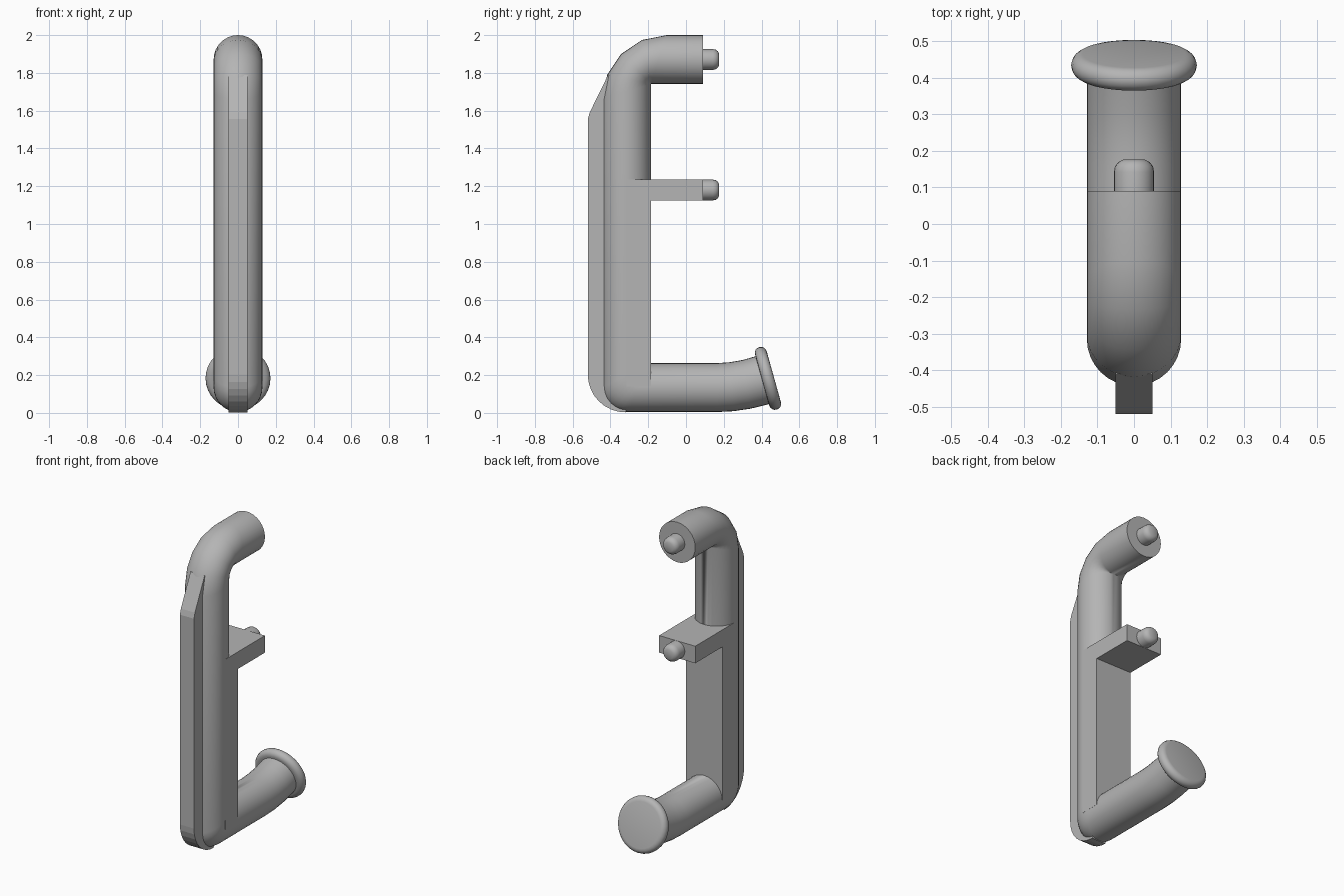
import bpy, bmesh
from math import sin, cos, pi, radians
from mathutils import Matrix

cube = bpy.data.objects.get("Cube")
if cube:
    bpy.data.objects.remove(cube)

grey = bpy.data.materials.new("plain grey")
grey.use_nodes = True
GREY = (0.46, 0.46, 0.46, 1)
grey.diffuse_color = GREY
grey.node_tree.nodes["Principled BSDF"].inputs["Base Color"].default_value = GREY

R = 0.129          # tube radius
BACK = -0.185      # rear side of the upright
FRONT = BACK - 2 * R


def finish(name, bm, smooth=True):
    bmesh.ops.remove_doubles(bm, verts=bm.verts, dist=0.0005)
    bmesh.ops.recalc_face_normals(bm, faces=bm.faces)
    mesh = bpy.data.meshes.new(name)
    bm.to_mesh(mesh)
    bm.free()
    mesh.materials.append(grey)
    ob = bpy.data.objects.new(name, mesh)
    bpy.context.collection.objects.link(ob)
    if smooth:
        bpy.ops.object.select_all(action='DESELECT')
        ob.select_set(True)
        bpy.context.view_layer.objects.active = ob
        bpy.ops.object.shade_smooth_by_angle(angle=radians(32))
    return ob


def skin(bm, rings):
    """Join successive vertex rings and cap both ends."""
    n = len(rings[0])
    for a, b in zip(rings, rings[1:]):
        for i in range(n):
            j = (i + 1) % n
            bm.faces.new((a[i], a[j], b[j], b[i]))
    bm.faces.new(rings[0])
    bm.faces.new(rings[-1])


def tube(name, rails, n=32):
    """Tube whose rings span pairs of inner and outer (y, z) points."""
    bm = bmesh.new()
    rings = []
    for (iy, iz), (oy, oz) in rails:
        ring = []
        for k in range(n):
            a = 2 * pi * k / n
            t = (1 - cos(a)) / 2
            ring.append(bm.verts.new((R * sin(a), iy + (oy - iy) * t, iz + (oz - iz) * t)))
        rings.append(ring)
    skin(bm, rings)
    return finish(name, bm)


def lathe(name, profile, y, z, tilt=0, n=32):
    """Turn (radius, distance) points about an axis pointing to the rear."""
    bm = bmesh.new()
    rings = [[bm.verts.new((r * cos(2 * pi * k / n), r * sin(2 * pi * k / n), d))
              for k in range(n)] for r, d in profile]
    skin(bm, rings)
    bm.transform(Matrix.Translation((0, y, z)) @ Matrix.Rotation(radians(tilt - 90), 4, 'X'))
    return finish(name, bm)


def plate(name, outline, half):
    """Side outline of (y, z) points given a width across x."""
    bm = bmesh.new()
    skin(bm, [[bm.verts.new((x, y, z)) for y, z in outline] for x in (-half, half)])
    return finish(name, bm, smooth=False)


def arc(cy, cz, r, start, end, steps):
    angles = [radians(start + (end - start) * i / steps) for i in range(steps + 1)]
    return [(cy + r * cos(a), cz + r * sin(a)) for a in angles]


# Bent main tube: top arm, rounded elbow, upright, lower elbow, upswept outlet
top_in = (BACK, 2 - 2 * R)
low_in = (BACK, 0.005 + 2 * R)
rails = [((0.09, 2 - 2 * R), (0.09, 2))]
rails += [(top_in, p) for p in arc(FRONT + 0.34, 1.66, 0.34, 90, 180, 4)]
rails += [(low_in, p) for p in arc(FRONT + R, 0.005 + R, R, 180, 270, 6)]
rails += [((0.16, 0.263), (0.17, 0.005)), ((0.23, 0.268), (0.25, 0.009)),
          ((0.30, 0.28), (0.34, 0.022)), ((0.38, 0.303), (0.455, 0.05))]
tube("main_tube", rails)

# Tilted round flange closing the outlet
rim = [(0.14 + 0.032 * cos(a), 0.032 * sin(a))
       for a in [radians(-90 + 180 * i / 8) for i in range(9)]]
lathe("outlet_flange", rim, 0.434, 0.183, tilt=15.6)

# Narrow front fin with rounded foot and sloped top
fin = [(-0.3, 1.79), (-0.412, 1.79), (-0.51, 1.59), (-0.52, 1.555)]
fin += arc(-0.32, 0.203, 0.2, 180, 270, 8) + [(-0.3, 0.1)]
plate("front_fin", fin, 0.05)

# Square back of the upright with the middle support arm
mid = FRONT + R
plate("back_block", [(mid, 0.14), (BACK, 0.14), (BACK, 1.125), (0.09, 1.125),
                     (0.09, 1.235), (mid, 1.235)], R)

# Rounded locating pegs
peg = [(0.055, -0.02), (0.055, 0.052), (0.052, 0.067), (0.043, 0.079), (0.03, 0.086)]
for name, z in (("upper_peg", 2 - R), ("lower_peg", 1.18)):
    lathe(name, peg, 0.09, z, n=24)
